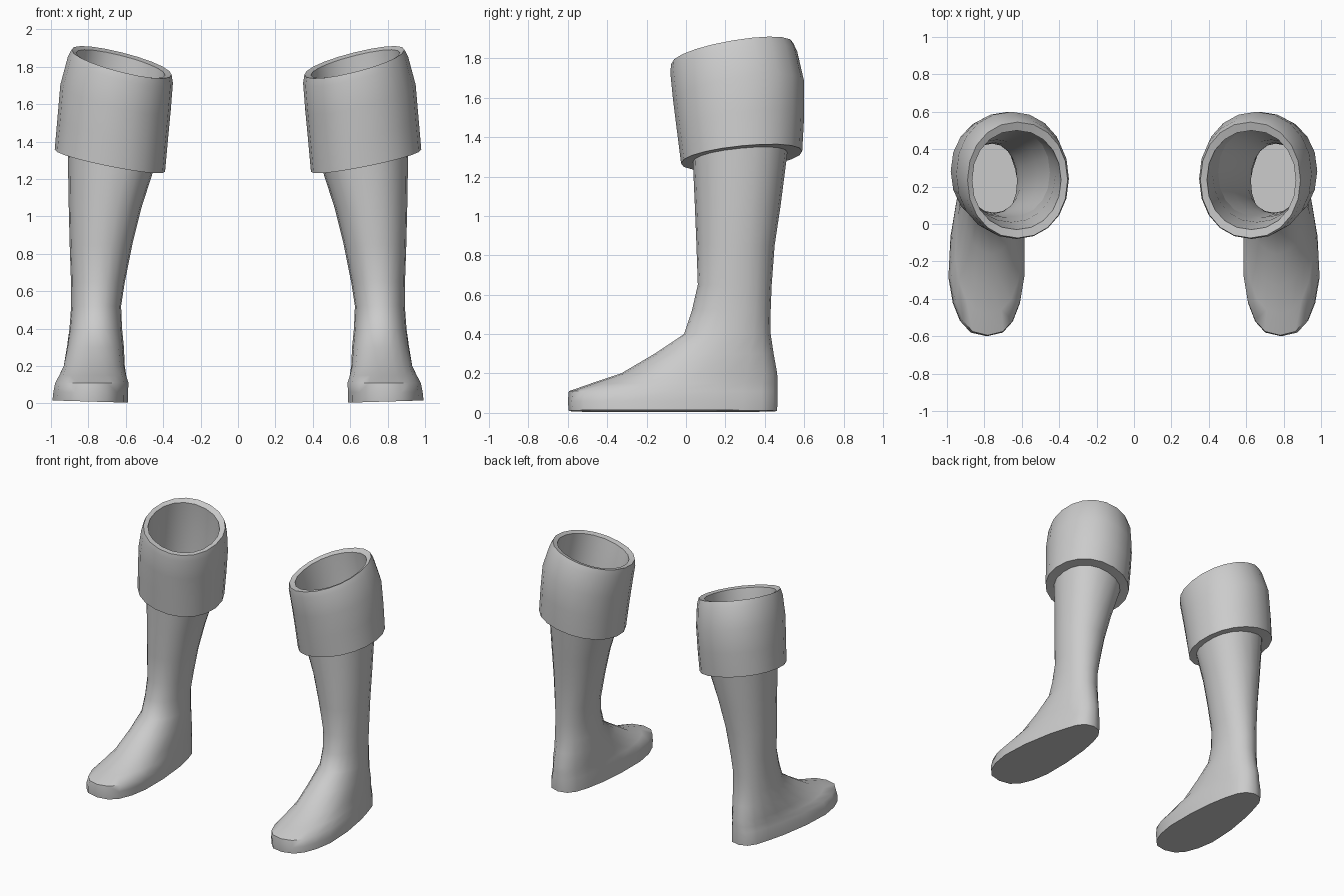
import bpy, bmesh, math

if "Cube" in bpy.data.objects:
    bpy.data.objects.remove(bpy.data.objects["Cube"])

SIDES = 20
grey = bpy.data.materials.new("plain grey leather")
grey.diffuse_color = (0.6, 0.6, 0.6, 1)
grey.use_nodes = True
grey.node_tree.nodes["Principled BSDF"].inputs["Base Color"].default_value = grey.diffuse_color


def spow(v, p):
    return math.copysign(abs(v) ** p, v)


def ring(y0, y1, heel, ball, z_at, p=0.9):
    """Rounded outline from toe y0 to heel y1, its x limits blending from heel to ball."""
    pts = []
    for i in range(SIDES):
        a = 2 * math.pi * i / SIDES
        s, c = spow(math.sin(a), p), spow(math.cos(a), p)
        y = (y0 + y1) / 2 - c * (y1 - y0) / 2
        t = min(1, max(0, (0.3 - y) / 0.5))
        x0 = heel[0] + (ball[0] - heel[0]) * t
        x1 = heel[1] + (ball[1] - heel[1]) * t
        x = (x0 + x1) / 2 + s * (x1 - x0) / 2
        pts.append((x, y, z_at(x, y)))
    return pts


def level(z):
    return lambda x, y: z


def tilted(z, dx, dy):
    return lambda x, y: z + dx * (x - 0.65) + dy * (y - 0.26)


def loft(name, rings, cap=False):
    bm = bmesh.new()
    rows = [[bm.verts.new(p) for p in r] for r in rings]
    for a, b in zip(rows, rows[1:]):
        for i in range(SIDES):
            j = (i + 1) % SIDES
            bm.faces.new((a[i], a[j], b[j], b[i]))
    if cap:
        bm.faces.new(rows[0][::-1])
    me = bpy.data.meshes.new(name)
    bm.to_mesh(me)
    bm.free()
    me.materials.append(grey)
    ob = bpy.data.objects.new(name, me)
    bpy.context.collection.objects.link(ob)
    # the second boot of the pair
    m = ob.modifiers.new("pair", 'MIRROR')
    m.use_mirror_merge = False
    bpy.ops.object.select_all(action='DESELECT')
    ob.select_set(True)
    bpy.context.view_layer.objects.active = ob
    bpy.ops.object.shade_smooth_by_angle(angle=math.radians(50))
    return ob


# foot and shaft: height, toe y, heel y, x limits at heel, x limits at ball
sections = [
    (0.06, -0.600, 0.465, (0.61, 0.93), (0.58, 0.995), 0.75),
    (0.11, -0.595, 0.465, (0.61, 0.925), (0.578, 0.985), 0.78),
    (0.15, -0.48, 0.465, (0.61, 0.92), (0.59, 0.965), 0.85),
    (0.20, -0.33, 0.463, (0.61, 0.92), (0.60, 0.945), 0.9),
    (0.30, -0.16, 0.445, (0.61, 0.91), (0.61, 0.925), 0.95),
    (0.40, -0.01, 0.43, (0.62, 0.90), (0.62, 0.905), 0.95),
    (0.52, 0.03, 0.43, (0.625, 0.892), (0.625, 0.892), 0.95),
    (0.65, 0.06, 0.435, (0.605, 0.893), (0.605, 0.893), 0.95),
    (0.85, 0.053, 0.45, (0.565, 0.90), (0.565, 0.90), 0.95),
    (1.05, 0.045, 0.48, (0.515, 0.905), (0.515, 0.905), 0.95),
]
boot = [ring(-0.595, 0.462, (0.61, 0.93), (0.58, 1.0),
             lambda x, y: 0.004 + 0.012 * max(0, (x - 0.6) / 0.4), 0.75)]
boot += [ring(y0, y1, h, b, level(z), p) for z, y0, y1, h, b, p in sections]
collar = ring(0.035, 0.515, (0.45, 0.91), (0.45, 0.91), tilted(1.29, 0.2, 0.1))
boot.append(collar)
loft("boot_foot_and_shaft", boot, cap=True)


# turned-over cuff: underside, outer wall, rim, then the lining back to the shaft
def oval(x0, x1, y0, y1, z_at):
    return ring(y0, y1, (x0, x1), (x0, x1), z_at, 0.95)


cuff = [
    collar,
    oval(0.39, 0.98, -0.025, 0.59, tilted(1.288, 0.20, 0.10)),
    oval(0.375, 0.965, -0.045, 0.60, tilted(1.46, 0.21, 0.13)),
    oval(0.36, 0.95, -0.065, 0.60, tilted(1.63, 0.24, 0.15)),
    oval(0.348, 0.91, -0.08, 0.565, tilted(1.79, 0.25, 0.16)),
    oval(0.355, 0.89, -0.075, 0.545, tilted(1.835, 0.25, 0.17)),
    oval(0.39, 0.865, -0.03, 0.50, tilted(1.825, 0.25, 0.17)),
    oval(0.42, 0.89, 0.01, 0.52, tilted(1.60, 0.22, 0.14)),
    collar,
]
loft("boot_cuff", cuff)
